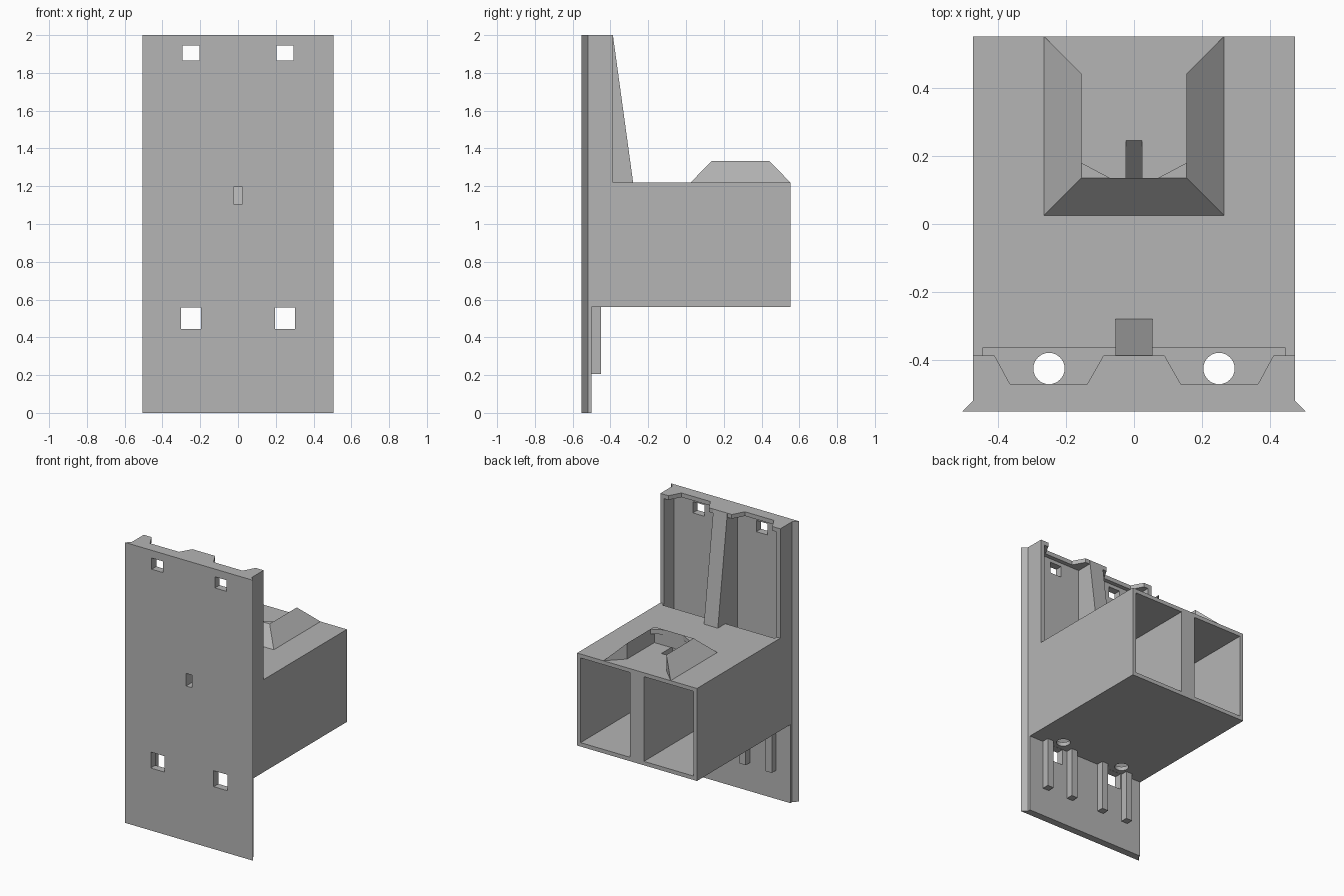
import bpy, bmesh
from mathutils import Vector

old = bpy.data.objects.get("Cube")
if old:
    bpy.data.objects.remove(old, do_unlink=True)

# single plastic material
COLOR = (0.46, 0.46, 0.46, 1)
grey = bpy.data.materials.new("grey_plastic")
grey.use_nodes = True
grey.diffuse_color = COLOR
grey.node_tree.nodes["Principled BSDF"].inputs["Base Color"].default_value = COLOR


def finish(name, bm):
    bmesh.ops.recalc_face_normals(bm, faces=bm.faces)
    mesh = bpy.data.meshes.new(name)
    bm.to_mesh(mesh)
    bm.free()
    mesh.materials.append(grey)
    ob = bpy.data.objects.new(name, mesh)
    bpy.context.collection.objects.link(ob)
    return ob


def prism(name, points, lo, hi, axis="z"):
    """Extrude a profile: (x, y) along z, or (y, z) along x."""
    place = (lambda p, d: (p[0], p[1], d)) if axis == "z" else (lambda p, d: (d, p[0], p[1]))
    bm = bmesh.new()
    face = bm.faces.new([bm.verts.new(place(p, lo)) for p in points])
    top = bmesh.ops.extrude_face_region(bm, geom=[face])["geom"]
    shift = Vector(place((0, 0), hi - lo))
    bmesh.ops.translate(bm, vec=shift, verts=[v for v in top if isinstance(v, bmesh.types.BMVert)])
    return finish(name, bm)


def box(name, x0, x1, y0, y1, z0, z1):
    return prism(name, [(x0, y0), (x1, y0), (x1, y1), (x0, y1)], z0, z1)


def pair(name, x0, x1, *rest):
    """The same box on the left and on the right."""
    return [box("left_" + name, x0, x1, *rest), box("right_" + name, -x1, -x0, *rest)]


def cylinder(name, x, y, z0, z1, radius):
    bm = bmesh.new()
    bmesh.ops.create_cone(bm, cap_ends=True, segments=32, radius1=radius, radius2=radius, depth=z1 - z0)
    bmesh.ops.translate(bm, vec=(x, y, (z0 + z1) / 2), verts=bm.verts)
    return finish(name, bm)


def cut(ob, cutters):
    """Subtract the cutters, then remove them."""
    for c in cutters:
        c.hide_render = True
        mod = ob.modifiers.new("cut", "BOOLEAN")
        mod.operation, mod.solver, mod.object = "DIFFERENCE", "EXACT", c
    bpy.context.view_layer.update()
    mesh = bpy.data.meshes.new_from_object(ob.evaluated_get(bpy.context.evaluated_depsgraph_get()))
    ob.modifiers.clear()
    ob.data = mesh
    for c in cutters:
        bpy.data.objects.remove(c, do_unlink=True)


def mirrored(half):
    return half + [(-x, y) for x, y in reversed(half)]


BACK = -0.50      # back of the front plate
WALL = -0.387     # back of the side walls
FLOOR, ROOF = 0.56, 1.22
T = 0.028         # wall thickness
W = 0.473         # half width of the body
POST = 0.055      # half width of the divider


def cable_channel():
    # level from the front, then a ramp up through the roof
    path = [(-0.6, 1.105), (0.13, 1.105), (0.245, ROOF), (0.245, 1.26),
            (0.12, 1.26), (0.12, 1.195), (-0.6, 1.195)]
    return prism("channel_cutter", path, -0.023, 0.023, "x")


# front plate with chamfered sides and window openings
plate = prism("front_plate", mirrored([(0.505, -0.552), (W, -0.52), (W, BACK)]), 0, 2)
cut(plate, pair("upper_window", 0.205, 0.295, -0.6, -0.4, 1.865, 1.945)
    + pair("lower_window", 0.195, 0.302, -0.6, -0.4, 0.445, 0.559)
    + [cable_channel()])

# upper side walls, shaped top lip and sloping centre rib
pair("side_wall", W - T, W, BACK, WALL, ROOF, 2)
prism("top_lip", mirrored([(W, BACK), (W, WALL), (0.41, WALL), (0.365, -0.47),
                           (0.137, -0.47), (0.09, WALL)]), 1.97, 2)
prism("centre_rib", [(BACK, ROOF), (-0.28, ROOF), (WALL, 2), (BACK, 2)], -POST, POST, "x")

# housing with two open bays, roof gap, floor holes and cable channel
housing = box("housing", -W, W, BACK, 0.552, FLOOR, ROOF)
cut(housing, pair("bay", POST, W - T, BACK - 0.01, 0.6, FLOOR + T, ROOF - T))
cut(housing, pair("roof_gap", POST, W - T, BACK - 0.01, -0.365, 1.1, 1.3)
    + [cylinder("floor_hole", s * 0.25, -0.425, 0.5, 0.7, 0.046) for s in (1, -1)]
    + [cable_channel()])

# sloping hood around the cable exit, open at the back
PEAK = 1.333
outer = mirrored([(0.265, 0.552), (0.265, 0.025)])
inner = mirrored([(0.155, 0.442), (0.155, 0.135)])
bm = bmesh.new()
rings = [[bm.verts.new((*o, ROOF)), bm.verts.new((*i, PEAK)), bm.verts.new((*i, ROOF))]
         for o, i in zip(outer, inner)]
for a, b in zip(rings, rings[1:]):
    for k in range(3):
        n = (k + 1) % 3
        bm.faces.new((a[k], a[n], b[n], b[k]))
bm.faces.new(rings[0])
bm.faces.new(rings[-1])
finish("hood", bm)

# small corner braces inside the hood
for side, s in (("left", 1), ("right", -1)):
    prism(side + "_hood_brace", [(s * 0.155, 0.135), (s * 0.155, 0.18), (s * 0.07, 0.135)],
          1.30, PEAK)

# guide pegs either side of the lower windows
for label, x in (("inner", 0.131), ("outer", 0.337)):
    pair(label + "_peg", x - 0.025, x + 0.025, BACK, -0.45, 0.205, FLOOR)
